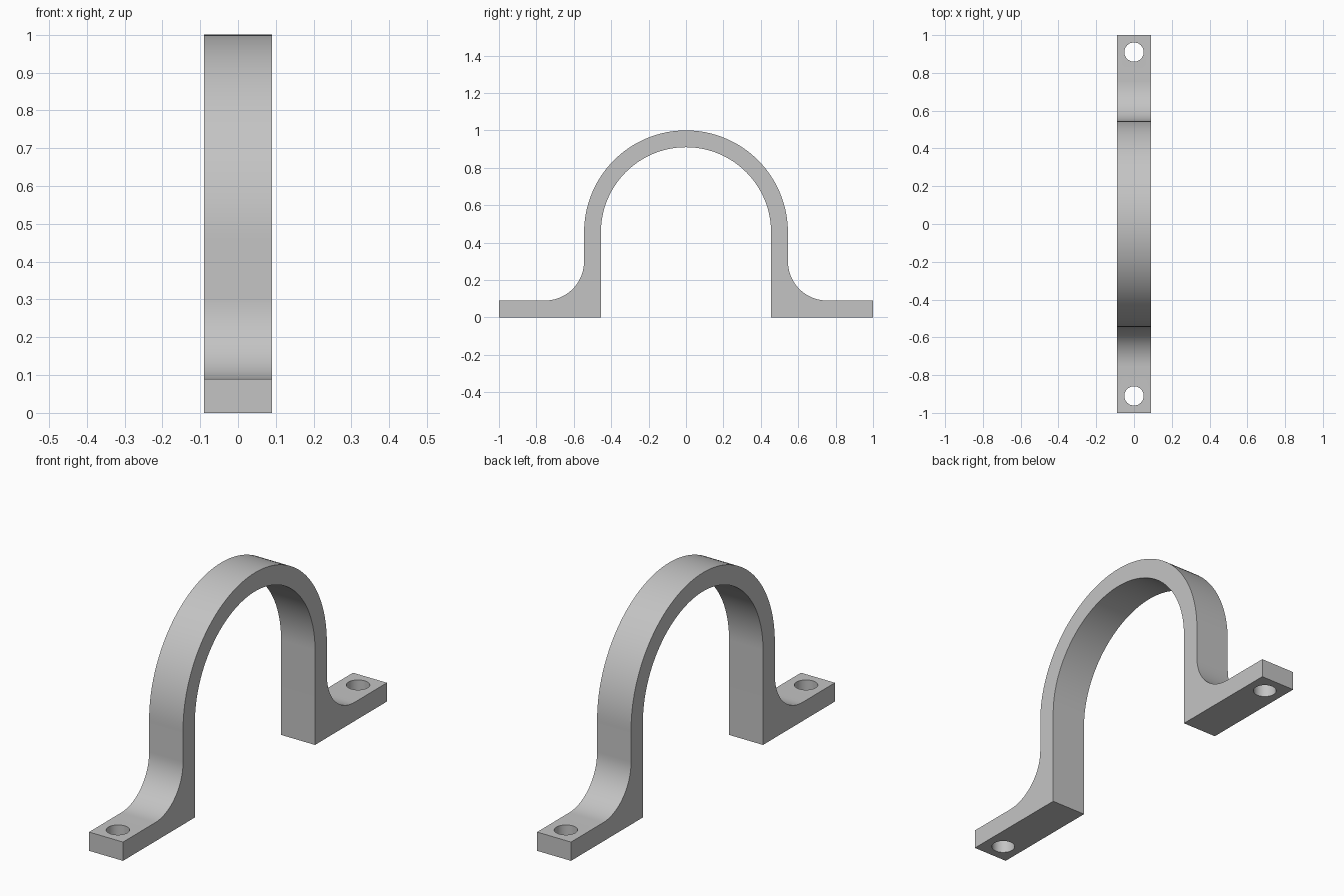
import bpy
import bmesh
from math import cos, sin, pi, radians

WIDTH = 0.18       # strap width along x
OUTER = 0.545      # arch radii and centre height
INNER = 0.455
CENTRE_Z = 0.455
FOOT = 0.09        # foot thickness
FILLET = 0.21      # blend between leg and foot
HOLE_Y = 0.91
HOLE_R = 0.051

cube = bpy.data.objects.get("Cube")
if cube:
    bpy.data.objects.remove(cube, do_unlink=True)

steel = bpy.data.materials.new("plain_grey_metal")
steel.use_nodes = True
grey = (0.55, 0.55, 0.55, 1)
steel.diffuse_color = grey
steel.node_tree.nodes["Principled BSDF"].inputs["Base Color"].default_value = grey


def arc(cy, cz, r, start, end, steps):
    """Points along an arc in the y-z plane, angles in degrees."""
    angles = [radians(start + (end - start) * i / steps) for i in range(steps + 1)]
    return [(cy + r * cos(a), cz + r * sin(a)) for a in angles]


# Outline: foot and fillet on one side, outer arch, mirrored foot, inner arch
foot = [(INNER, 0), (1, 0), (1, FOOT)]
foot += arc(OUTER + FILLET, FOOT + FILLET, FILLET, 270, 180, 20)
outline = foot + arc(0, CENTRE_Z, OUTER, 0, 180, 64)
outline += [(-y, z) for y, z in reversed(foot)]
outline += arc(0, CENTRE_Z, INNER, 180, 0, 64)

# Extrude the outline across the strap width
bm = bmesh.new()
face = bm.faces.new([bm.verts.new((-WIDTH / 2, y, z)) for y, z in outline])
extruded = bmesh.ops.extrude_face_region(bm, geom=[face])["geom"]
moved = [v for v in extruded if isinstance(v, bmesh.types.BMVert)]
bmesh.ops.translate(bm, verts=moved, vec=(WIDTH, 0, 0))
bmesh.ops.recalc_face_normals(bm, faces=bm.faces)
mesh = bpy.data.meshes.new("pipe_strap")
bm.to_mesh(mesh)
bm.free()
mesh.materials.append(steel)
strap = bpy.data.objects.new("pipe_strap", mesh)
bpy.context.collection.objects.link(strap)

# Bolt hole through each foot
for side in (-1, 1):
    bpy.ops.mesh.primitive_cylinder_add(vertices=48, radius=HOLE_R, depth=FOOT * 4,
                                        location=(0, side * HOLE_Y, FOOT / 2))
    cutter = bpy.context.object
    cutter.name = "hole_cutter"
    cutter.hide_render = True
    cutter.data.materials.append(steel)
    bpy.context.view_layer.objects.active = strap
    hole = strap.modifiers.new("bolt_hole", "BOOLEAN")
    hole.operation = "DIFFERENCE"
    hole.solver = "EXACT"
    hole.object = cutter
    bpy.ops.object.modifier_apply(modifier=hole.name)
    bpy.data.objects.remove(cutter, do_unlink=True)

# Smooth the curved surfaces, keep the edges crisp
bpy.ops.object.select_all(action="DESELECT")
strap.select_set(True)
bpy.context.view_layer.objects.active = strap
bpy.ops.object.shade_smooth_by_angle(angle=radians(30))
